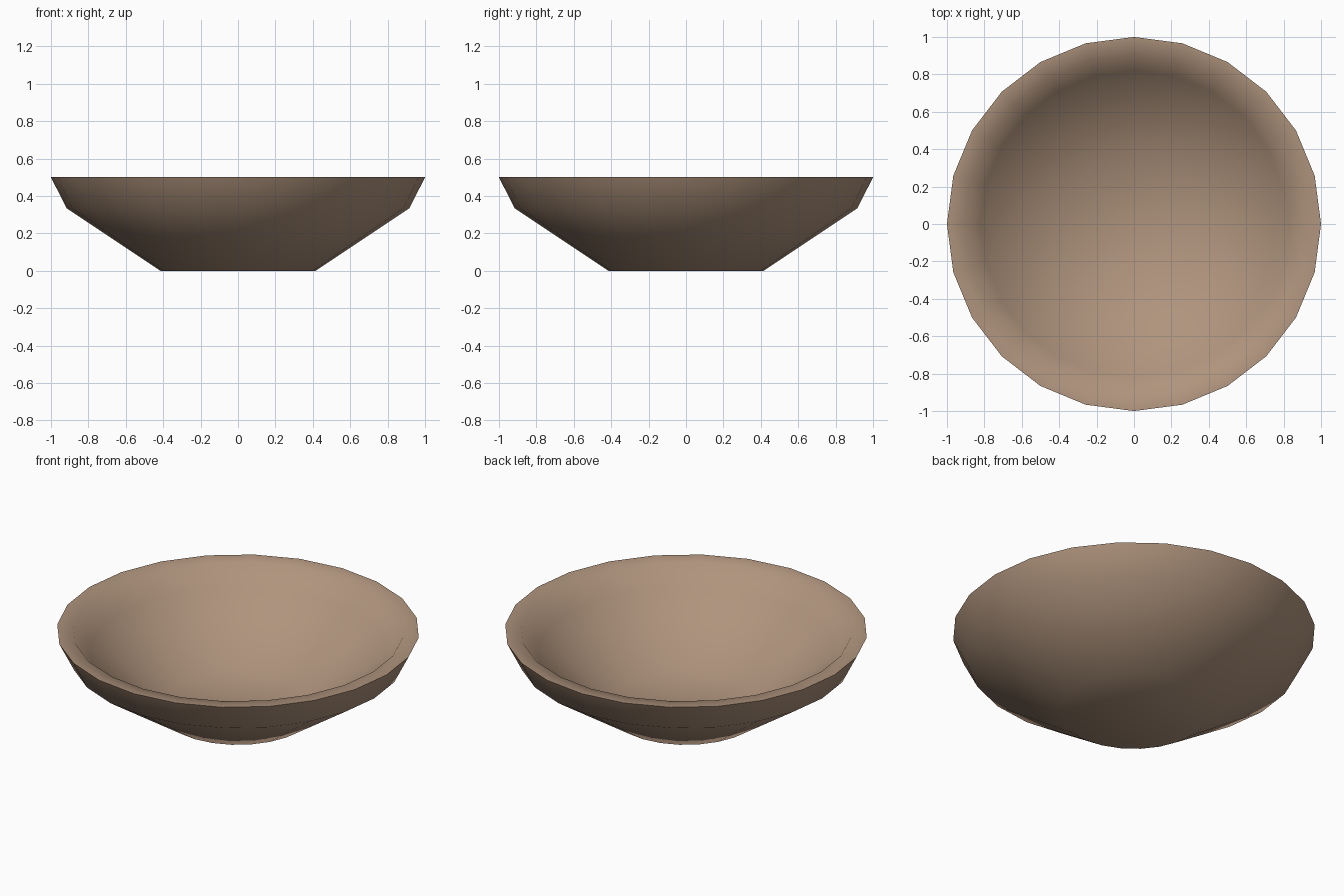
import bpy
import bmesh
import math

cube = bpy.data.objects.get("Cube")
if cube:
    bpy.data.objects.remove(cube, do_unlink=True)

SIDES = 24

# Clay material
clay = bpy.data.materials.new("clay")
clay.use_nodes = True
colour = (0.43, 0.295, 0.205, 1.0)
clay.diffuse_color = colour
shader = next(n for n in clay.node_tree.nodes if n.type == "BSDF_PRINCIPLED")
shader.inputs["Base Color"].default_value = colour
shader.inputs["Roughness"].default_value = 0.8

# Radius and height: foot, outer wall, rim, inner wall, floor
profile = [
    (0.415, 0.0),
    (0.917, 0.335),
    (1.0, 0.5),
    (0.91, 0.495),
    (0.82, 0.38),
    (0.38, 0.085),
]

bm = bmesh.new()
rings = []
for radius, height in profile:
    ring = []
    for i in range(SIDES):
        a = math.tau * i / SIDES
        ring.append(bm.verts.new((radius * math.cos(a), radius * math.sin(a), height)))
    rings.append(ring)

# Walls and rim
for low, high in zip(rings, rings[1:]):
    for i in range(SIDES):
        j = (i + 1) % SIDES
        bm.faces.new((low[i], low[j], high[j], high[i]))

# Underside and floor
bm.faces.new(rings[0][::-1])
bm.faces.new(rings[-1])
bmesh.ops.recalc_face_normals(bm, faces=bm.faces[:])

mesh = bpy.data.meshes.new("bowl")
bm.to_mesh(mesh)
bm.free()
mesh.materials.append(clay)
bowl = bpy.data.objects.new("bowl", mesh)
bpy.context.collection.objects.link(bowl)

# Soft shading, crisp outer rim
bpy.ops.object.select_all(action="DESELECT")
bowl.select_set(True)
bpy.context.view_layer.objects.active = bowl
bpy.ops.object.shade_smooth_by_angle(angle=math.radians(80))
